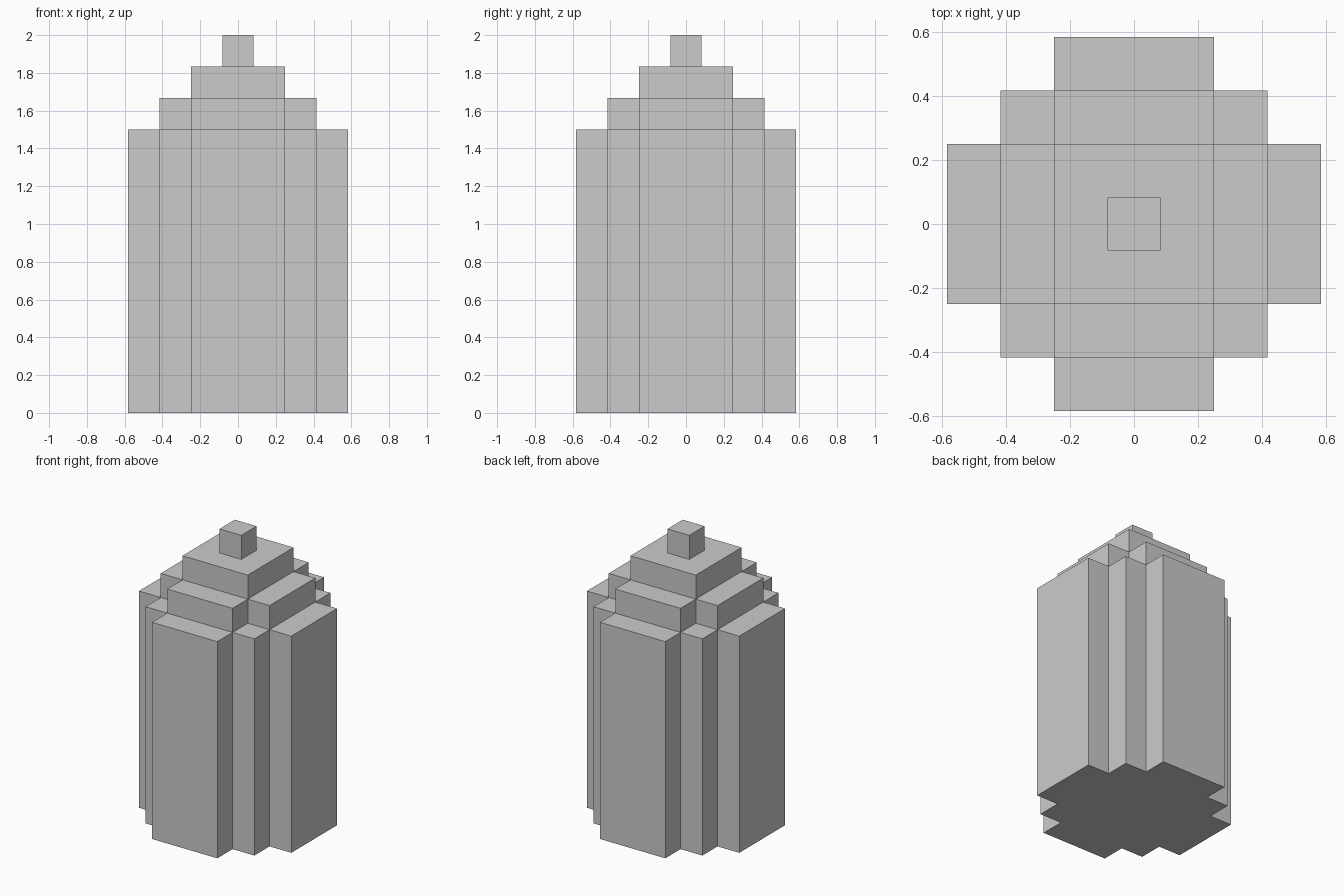
import bpy, bmesh, math
from mathutils import Vector

if "Cube" in bpy.data.objects:
    bpy.data.objects.remove(bpy.data.objects["Cube"])

U = 1 / 6  # block size: the model is 12 blocks tall, 7 wide


def height(i, j):
    """Height in blocks of the column at grid cell (i, j)."""
    hi, lo = max(abs(i), abs(j)), min(abs(i), abs(j))
    if hi == 0:
        return 12                      # tip
    if hi == 1:
        return 11                      # upper square step
    if hi == 2:
        return 10 if lo < 2 else 9     # cross-shaped step, with lower corners
    return 9 if hi == 3 and lo < 2 else 0  # outer side slabs


bm = bmesh.new()


def quad(points):
    bm.faces.new([bm.verts.new(Vector(p) * U) for p in points])


for i in range(-3, 4):
    for j in range(-3, 4):
        h = height(i, j)
        if not h:
            continue
        ring = [(i - .5, j - .5), (i + .5, j - .5), (i + .5, j + .5), (i - .5, j + .5)]
        # top and bottom caps
        quad([(x, y, h) for x, y in ring])
        quad([(x, y, 0) for x, y in reversed(ring)])
        # exposed walls above each neighbouring column
        for k, (di, dj) in enumerate([(0, -1), (1, 0), (0, 1), (-1, 0)]):
            a, b = ring[k], ring[(k + 1) % 4]
            for z in range(height(i + di, j + dj), h):
                quad([(*a, z), (*b, z), (*b, z + 1), (*a, z + 1)])

# weld the skin and merge coplanar faces
bmesh.ops.remove_doubles(bm, verts=bm.verts[:], dist=1e-4)
bmesh.ops.dissolve_limit(bm, angle_limit=math.radians(1), verts=bm.verts[:], edges=bm.edges[:])
bmesh.ops.recalc_face_normals(bm, faces=bm.faces[:])

mesh = bpy.data.meshes.new("stepped_tower")
bm.to_mesh(mesh)
bm.free()
bpy.context.collection.objects.link(bpy.data.objects.new("stepped_tower", mesh))
